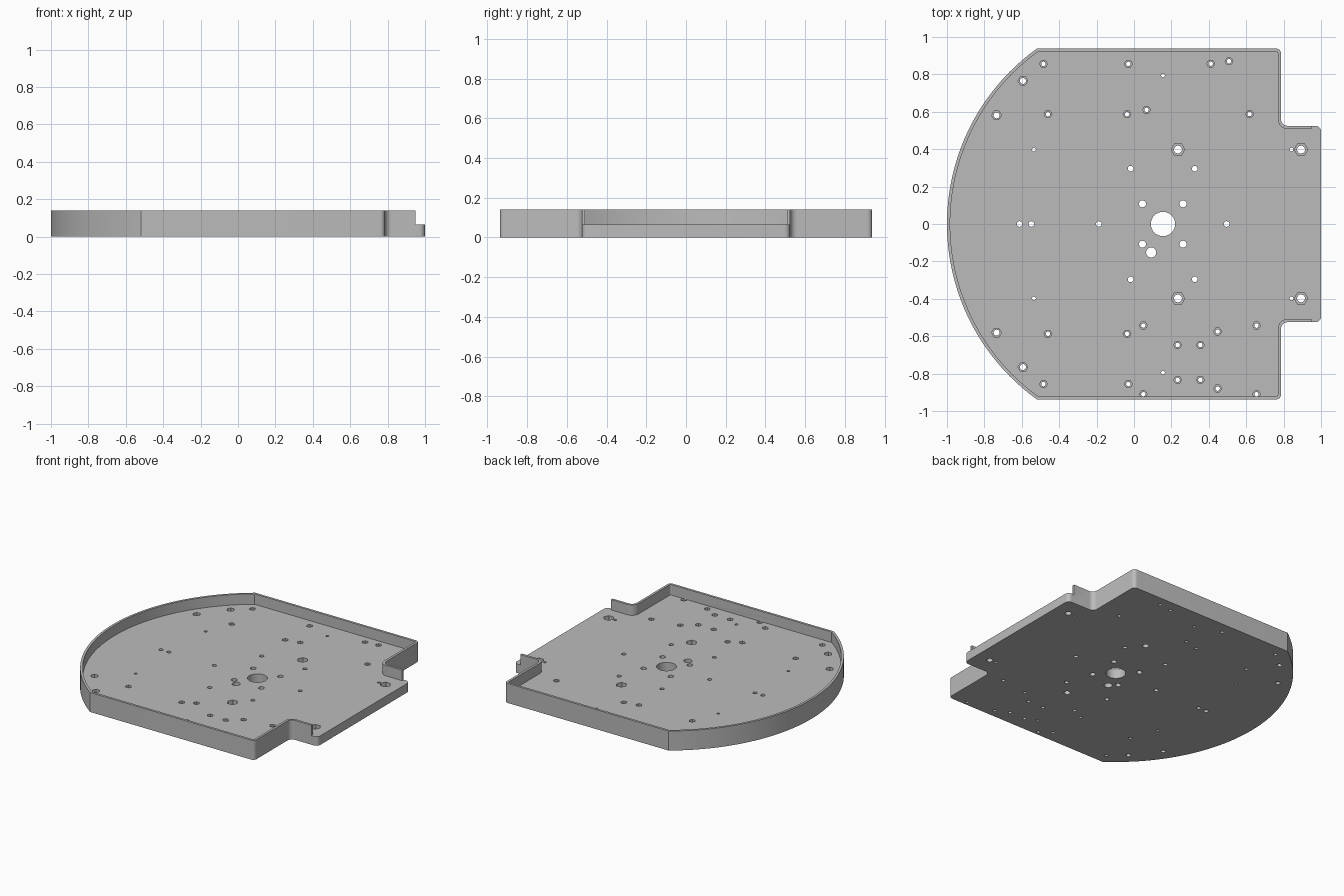
import bpy
import bmesh
from math import pi, sin, cos, asin
from mathutils import Vector

if "Cube" in bpy.data.objects:
    bpy.data.objects.remove(bpy.data.objects["Cube"], do_unlink=True)

HEIGHT, FLOOR, WALL = 0.14, 0.065, 0.017
CENTER_X, RADIUS = 0.155, 1.155

grey = bpy.data.materials.new("plain grey")
grey.use_nodes = True
grey.diffuse_color = (0.5, 0.5, 0.5, 1)
grey.node_tree.nodes["Principled BSDF"].inputs["Base Color"].default_value = (0.5, 0.5, 0.5, 1)


def fillet(before, corner, after, radius, steps=6):
    """Round a right-angled corner with a quarter circle."""
    a = (before - corner).normalized() * radius
    b = (after - corner).normalized() * radius
    return [corner + a * (1 - sin(t)) + b * (1 - cos(t))
            for t in (pi / 2 * i / steps for i in range(steps + 1))]


def outline(inset, tab_x):
    """Tray outline: curved nose, straight sides and a narrower tab."""
    side, tab, shoulder = 0.938 - inset, 0.525 - inset, 0.786 - inset
    r = RADIUS - inset
    nose = asin(side / r)
    p = [Vector(c) for c in ((tab_x, 0), (tab_x, tab), (shoulder, tab),
                             (shoulder, side), (CENTER_X, side))]
    half = []
    for i, radius in ((1, 0.03), (2, 0.035 + inset), (3, 0.026 - inset)):
        half += fillet(p[i - 1], p[i], p[i + 1], radius)
    n = 40
    half += [Vector((CENTER_X - r * cos(nose * (1 - k / n)),
                     r * sin(nose * (1 - k / n)))) for k in range(n)]
    lower = [Vector((v.x, -v.y)) for v in reversed(half)]
    return half + [Vector((CENTER_X - r, 0))] + lower


def circle(x, y, r, sides):
    return [Vector((x + r * cos(2 * pi * i / sides), y + r * sin(2 * pi * i / sides)))
            for i in range(sides)]


def prisms(name, loops, z0, z1):
    """Extrude closed outlines between two heights into one object."""
    bm = bmesh.new()
    for loop in loops:
        face = bm.faces.new([bm.verts.new((v.x, v.y, z0)) for v in loop])
        top = bmesh.ops.extrude_face_region(bm, geom=[face])["geom"]
        verts = [g for g in top if isinstance(g, bmesh.types.BMVert)]
        bmesh.ops.translate(bm, vec=(0, 0, z1 - z0), verts=verts)
    bmesh.ops.recalc_face_normals(bm, faces=bm.faces)
    mesh = bpy.data.meshes.new(name)
    bm.to_mesh(mesh)
    bm.free()
    mesh.materials.append(grey)
    obj = bpy.data.objects.new(name, mesh)
    bpy.context.collection.objects.link(obj)
    return obj


def mirrored(points):
    return [(x, s * y) for x, y in points for s in (1, -1)]


# Screw positions with a nut pocket, by size
large = mirrored([(0.235, 0.398), (0.893, 0.398)])
medium = mirrored([(-0.735, 0.581), (-0.594, 0.765)])
small = mirrored([(-0.484, 0.856), (-0.03, 0.856), (-0.46, 0.587), (-0.037, 0.587)])
small += [(0.41, 0.857), (0.508, 0.87), (0.067, 0.61), (0.618, 0.588)]
small += [(x, y) for x, ys in ((0.05, (-0.543, -0.91)), (0.655, (-0.543, -0.91)),
                               (0.233, (-0.647, -0.833)), (0.355, (-0.647, -0.833)),
                               (0.447, (-0.575, -0.88))) for y in ys]

# Plain through holes
pins = mirrored([(0.155, 0.794), (-0.535, 0.398), (0.842, 0.398)])
guides = [(x, 0) for x in (-0.612, -0.549, -0.188, 0.495)]
guides += mirrored([(-0.018, 0.296), (0.325, 0.296)])
mounts = mirrored([(0.045, 0.108), (0.262, 0.108)])

bores = [circle(CENTER_X, 0, 0.065, 48), circle(0.092, -0.152, 0.027, 32)]
for group, r in ((pins, 0.01), (guides, 0.015), (mounts, 0.019),
                 (large, 0.021), (medium, 0.016), (small, 0.012)):
    bores += [circle(x, y, r, 20) for x, y in group]
pockets = []
for group, r in ((large, 0.036), (medium, 0.026), (small, 0.021)):
    pockets += [circle(x, y, r, 6) for x, y in group]

# Tray body and the shapes cut from it
tray = prisms("tray", [outline(0, 1.0)], 0, HEIGHT)
step = [Vector(c) for c in ((0.95, -1), (1.2, -1), (1.2, 1), (0.95, 1))]
cutters = [
    prisms("cavity_cutter", [outline(WALL, 1.1)], FLOOR, 0.3),
    prisms("tab_step_cutter", [step], FLOOR, 0.3),
    prisms("nut_pocket_cutter", pockets, 0.035, FLOOR + 0.001),
    prisms("screw_hole_cutter", bores, -0.1, FLOOR + 0.002),
]
bpy.ops.object.select_all(action="DESELECT")
bpy.context.view_layer.objects.active = tray
tray.select_set(True)
for cutter in cutters:
    cutter.hide_render = True
    mod = tray.modifiers.new(cutter.name, "BOOLEAN")
    mod.operation = "DIFFERENCE"
    mod.solver = "EXACT"
    mod.object = cutter
    bpy.ops.object.modifier_apply(modifier=mod.name)
for cutter in cutters:
    bpy.data.objects.remove(cutter, do_unlink=True)

bpy.ops.object.shade_smooth_by_angle(angle=pi / 6)
